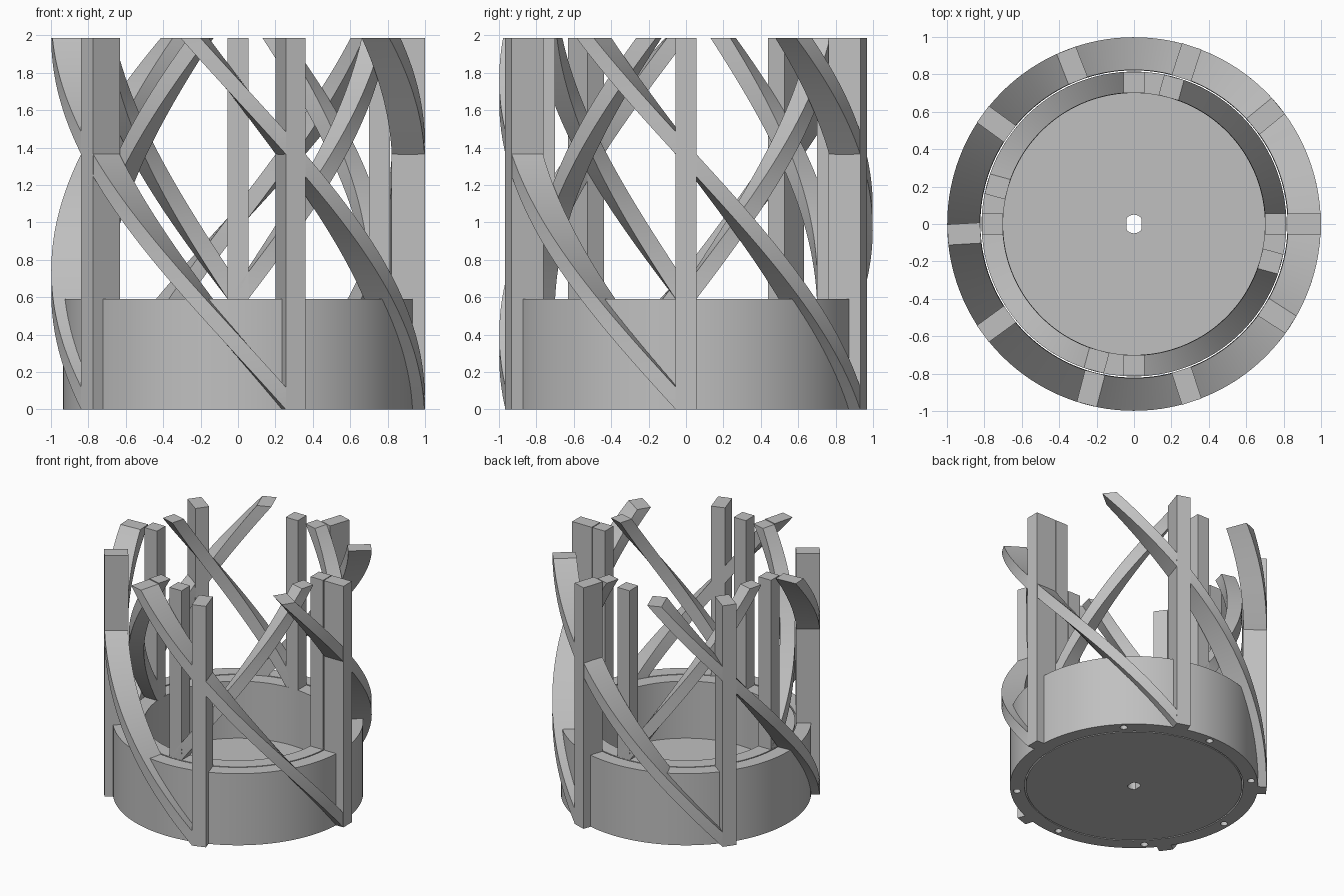
import bpy, bmesh
from math import sin, cos, pi, radians

if "Cube" in bpy.data.objects:
    bpy.data.objects.remove(bpy.data.objects["Cube"], do_unlink=True)

TOP, RIM, FLOOR = 1.985, 0.59, 0.12
HALF_WIDTH = 0.055

grey = bpy.data.materials.new("plain_grey")
grey.use_nodes = True
colour = (0.53, 0.53, 0.53, 1)
grey.diffuse_color = colour
grey.node_tree.nodes["Principled BSDF"].inputs["Base Color"].default_value = colour


def prism(name, outline, z0, z1, turn=0, twist=0, slices=1):
    """Extrude an outline upward, twisting it about the z axis."""
    bm = bmesh.new()
    rows = []
    for i in range(slices + 1):
        t = i / slices
        a = radians(turn + twist * t)
        rows.append([bm.verts.new((x * cos(a) - y * sin(a), x * sin(a) + y * cos(a),
                                   z0 + (z1 - z0) * t)) for x, y in outline])
    n = len(outline)
    for low, high in zip(rows, rows[1:]):
        for j in range(n):
            k = (j + 1) % n
            bm.faces.new((low[j], low[k], high[k], high[j]))
    bm.faces.new(rows[0][::-1])
    bm.faces.new(rows[-1])
    bmesh.ops.remove_doubles(bm, verts=bm.verts, dist=0.0001)
    bmesh.ops.recalc_face_normals(bm, faces=bm.faces)
    mesh = bpy.data.meshes.new(name)
    bm.to_mesh(mesh)
    bm.free()
    mesh.materials.append(grey)
    obj = bpy.data.objects.new(name, mesh)
    bpy.context.collection.objects.link(obj)
    return obj


def cut(obj, cutter):
    mod = obj.modifiers.new("cut", 'BOOLEAN')
    mod.operation, mod.solver, mod.object = 'DIFFERENCE', 'EXACT', cutter
    deps = bpy.context.evaluated_depsgraph_get()
    mesh = bpy.data.meshes.new_from_object(obj.evaluated_get(deps))
    obj.modifiers.clear()
    obj.data = mesh
    bpy.data.objects.remove(cutter, do_unlink=True)


def bar_section(r0, r1):
    w = HALF_WIDTH
    return [(r0, -w), (r1, -w), (r1, w), (r0, w)]


def circle(r, cx=0, n=128):
    return [(cx + r * cos(2 * pi * i / n), r * sin(2 * pi * i / n)) for i in range(n)]


parts = []

# Outer ring with blind screw holes in its underside
outer_ring = prism("outer_ring", circle(0.935), 0, RIM)
cut(outer_ring, prism("bore_cutter", circle(0.825), -0.1, RIM + 0.1))
for i in range(8):
    cut(outer_ring, prism("hole_cutter", circle(0.028, 0.885, 20), -0.1, 0.15, turn=45 * i))
parts.append(outer_ring)

# Inner cup with a flat-sided shaft hole in its floor
inner_cup = prism("inner_cup", circle(0.815), 0, RIM)
cut(inner_cup, prism("cavity_cutter", circle(0.70), FLOOR, RIM + 0.1))
shaft = [(max(-0.04, min(0.04, x)), y) for x, y in circle(0.05, n=32)]
cut(inner_cup, prism("shaft_cutter", shaft, -0.1, FLOOR + 0.1))
parts.append(inner_cup)

# Outer cage: five posts, each with a clockwise twisted bar
for i in range(5):
    parts.append(prism("outer_post", bar_section(0.82, 0.999), 0, TOP, turn=72 * i))
    parts.append(prism("outer_twisted_bar", bar_section(0.822, 0.997), 0, TOP,
                       72 * i, -104.7, 56))

# Inner cage: four posts, each with a counter-clockwise twisted bar
inner = bar_section(0.70, 0.813)
for i in range(4):
    parts.append(prism("inner_post", inner, RIM, TOP, turn=90 * i))
    parts.append(prism("inner_twisted_bar", inner, RIM, TOP, 90 * i, 74.7, 40))

# Smooth the round surfaces, keep the corners sharp
bpy.ops.object.select_all(action='DESELECT')
for obj in parts:
    obj.select_set(True)
bpy.context.view_layer.objects.active = parts[0]
bpy.ops.object.shade_smooth_by_angle(angle=radians(30))
